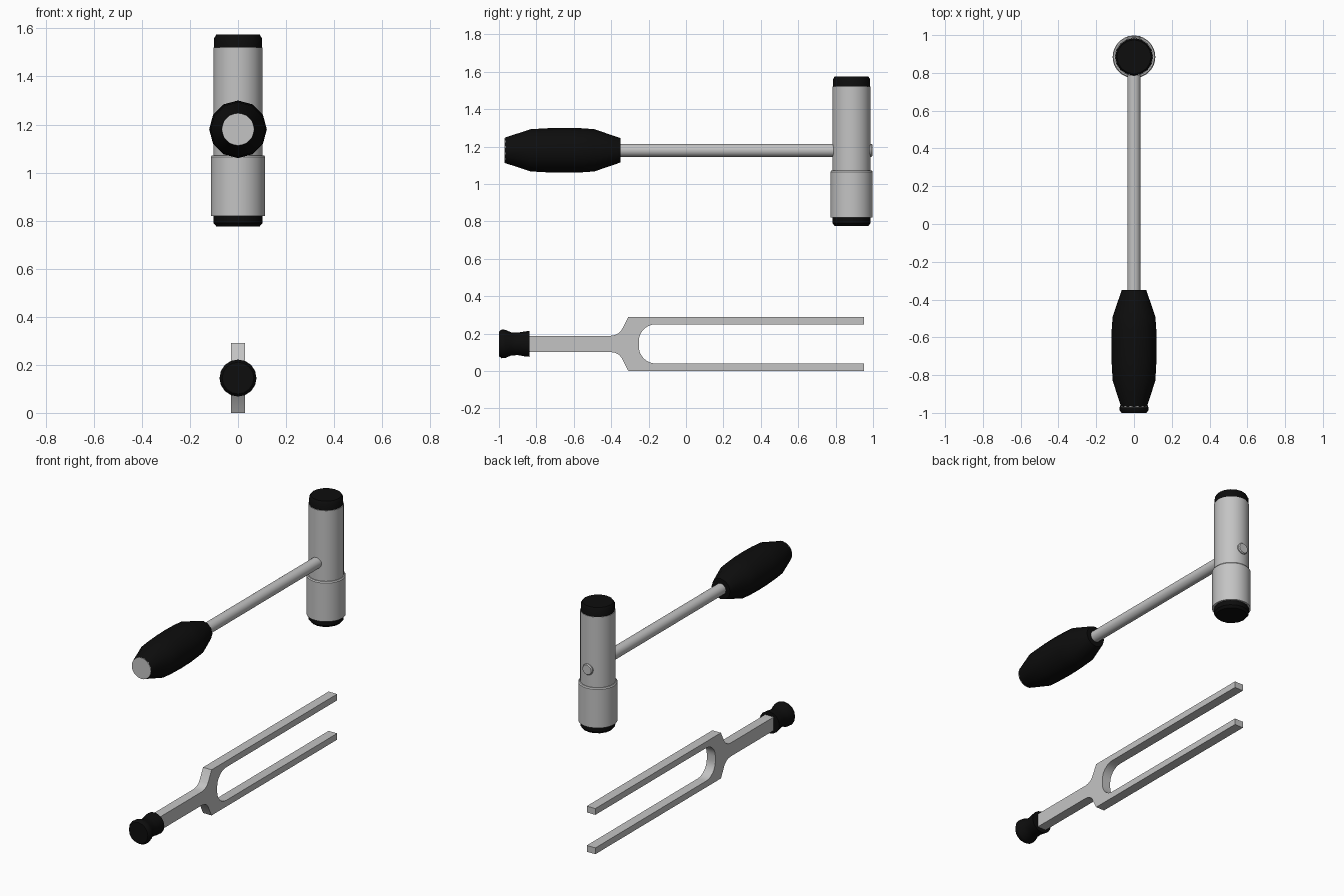
import bpy, bmesh
from math import sin, cos, pi, radians
from mathutils import Matrix, Vector

cube = bpy.data.objects.get("Cube")
if cube:
    bpy.data.objects.remove(cube, do_unlink=True)


def material(name, value):
    m = bpy.data.materials.new(name)
    m.use_nodes = True
    color = (value, value, value, 1)
    m.diffuse_color = color
    m.node_tree.nodes["Principled BSDF"].inputs["Base Color"].default_value = color
    return m


steel = material("brushed_steel", 0.55)
rubber = material("black_rubber", 0.004)


def finish(name, bm, mat, angle=35):
    bmesh.ops.recalc_face_normals(bm, faces=bm.faces)
    me = bpy.data.meshes.new(name)
    bm.to_mesh(me)
    bm.free()
    ob = bpy.data.objects.new(name, me)
    bpy.context.collection.objects.link(ob)
    me.materials.append(mat)
    bpy.ops.object.select_all(action="DESELECT")
    ob.select_set(True)
    bpy.context.view_layer.objects.active = ob
    bpy.ops.object.shade_smooth_by_angle(angle=radians(angle))
    return ob


def lathe(name, profile, mat, center, axis="Z", sides=32, angle=35):
    """Turn (position, radius) pairs around the Z or Y axis, with closed ends."""
    bm = bmesh.new()
    rings = []
    for t, r in profile:
        ring = []
        for i in range(sides):
            a = 2 * pi * i / sides
            u, v = r * cos(a), r * sin(a)
            p = Vector((u, v, t)) if axis == "Z" else Vector((u, t, v))
            ring.append(bm.verts.new(p + Vector(center)))
        rings.append(ring)
    for a, b in zip(rings, rings[1:]):
        for i in range(sides):
            j = (i + 1) % sides
            bm.faces.new((a[i], a[j], b[j], b[i]))
    bm.faces.new(rings[0])
    bm.faces.new(rings[-1])
    return finish(name, bm, mat, angle)


# Hammer: grip, end cap and rod along Y
HZ, HY = 1.18, 0.885
axis_y = (0, 0, HZ)
lathe("hammer_grip", [(-0.968, 0.068), (-0.83, 0.113), (-0.74, 0.118), (-0.65, 0.12),
                      (-0.56, 0.118), (-0.49, 0.113), (-0.35, 0.065)],
      rubber, axis_y, "Y", 12, 50)
lathe("grip_end_cap", [(-0.971, 0.067), (-0.96, 0.067)], steel, axis_y, "Y", 24)
lathe("hammer_rod", [(-0.4, 0.035), (0.99, 0.035), (0.996, 0.03)], steel, axis_y, "Y", 24)

# Hammer head along Z
axis_z = (0, HY, 0)
lathe("head_upper", [(1.05, 0.102), (1.52, 0.102)], steel, axis_z)
lathe("head_lower", [(0.82, 0.113), (1.065, 0.113), (1.072, 0.108), (1.072, 0.1)], steel, axis_z)
lathe("head_top_pad", [(1.51, 0.099), (1.56, 0.099), (1.575, 0.09)], rubber, axis_z, sides=16)
lathe("head_bottom_pad", [(0.776, 0.09), (0.79, 0.102), (0.83, 0.102)], rubber, axis_z, sides=16)

# Tuning fork: upper half outline, mirrored about its centre line
FZ = 0.145
arc = [(-0.16 - 0.092 * sin(a), 0.015 + 0.09 * cos(a))
       for a in (pi / 2 * i / 8 for i in range(9))]
outer = [(-0.86, 0.043), (-0.405, 0.043), (-0.38, 0.047), (-0.36, 0.057),
         (-0.345, 0.073), (-0.308, 0.145), (0.953, 0.145)]
half = outer + [(0.953, 0.105)] + arc
outline = half + [(y, -z) for y, z in reversed(half)]
bm = bmesh.new()
face = bm.faces.new([bm.verts.new((-0.03, y, FZ + z)) for y, z in outline])
side = bmesh.ops.extrude_face_region(bm, geom=[face])
bmesh.ops.translate(bm, vec=(0.06, 0, 0),
                    verts=[g for g in side["geom"] if isinstance(g, bmesh.types.BMVert)])
finish("tuning_fork", bm, steel, 30)

# Fork knob
lathe("fork_knob", [(-1.0, 0.066), (-0.985, 0.077), (-0.965, 0.075), (-0.935, 0.062),
                    (-0.9, 0.06), (-0.86, 0.067), (-0.838, 0.069)],
      rubber, (0, 0, FZ), "Y", 16, 50)
